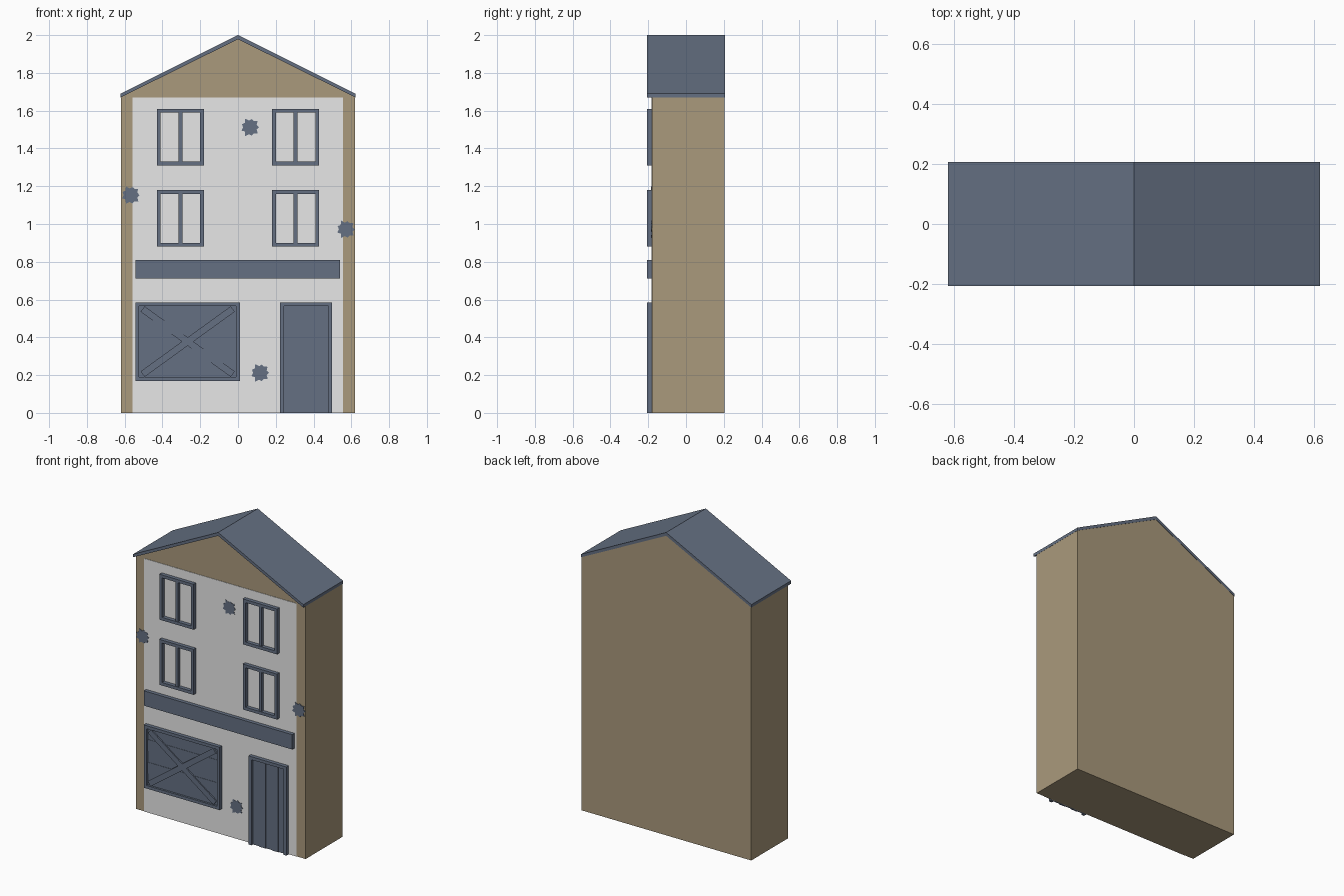
import bpy, bmesh, math

if "Cube" in bpy.data.objects:
    bpy.data.objects.remove(bpy.data.objects["Cube"])


def material(name, rgb):
    m = bpy.data.materials.new(name)
    m.diffuse_color = (*rgb, 1)
    m.use_nodes = True
    m.node_tree.nodes["Principled BSDF"].inputs["Base Color"].default_value = m.diffuse_color
    return m


TAN = material("tan timber", (0.40, 0.32, 0.20))
PALE = material("pale plaster", (0.80, 0.80, 0.80))
SLATE = material("slate blue", (0.13, 0.163, 0.226))

FRONT = -0.207   # foremost plane of the trim
WALL = -0.18     # front wall plane


def prism(bm, pts, y0, y1):
    """Extrude an x-z outline between two depths."""
    a = [bm.verts.new((x, y0, z)) for x, z in pts]
    b = [bm.verts.new((x, y1, z)) for x, z in pts]
    n = len(pts)
    bm.faces.new(a)
    bm.faces.new(b[::-1])
    for i in range(n):
        j = (i + 1) % n
        bm.faces.new((a[j], a[i], b[i], b[j]))


def rect(x0, x1, z0, z1):
    return [(x0, z0), (x1, z0), (x1, z1), (x0, z1)]


def bar(p, q, w):
    """Outline of a straight board from p to q."""
    dx, dz = q[0] - p[0], q[1] - p[1]
    s = w / 2 / math.hypot(dx, dz)
    nx, nz = -dz * s, dx * s
    return [(p[0] - nx, p[1] - nz), (q[0] - nx, q[1] - nz),
            (q[0] + nx, q[1] + nz), (p[0] + nx, p[1] + nz)]


def part(name, mat, pieces):
    """pieces: list of (outline, front y, back y)."""
    bm = bmesh.new()
    for pts, y0, y1 in pieces:
        prism(bm, pts, y0, y1)
    bmesh.ops.recalc_face_normals(bm, faces=bm.faces)
    me = bpy.data.meshes.new(name)
    bm.to_mesh(me)
    bm.free()
    me.materials.append(mat)
    ob = bpy.data.objects.new(name, me)
    bpy.context.collection.objects.link(ob)
    return ob


def frame(x0, x1, z0, z1, t, sill=True):
    """Border boards around an opening."""
    zs = z0 + t if sill else z0
    boards = [rect(x0, x0 + t, zs, z1 - t), rect(x1 - t, x1, zs, z1 - t),
              rect(x0, x1, z1 - t, z1)]
    if sill:
        boards.append(rect(x0, x1, z0, z0 + t))
    return [(b, FRONT, WALL) for b in boards]


# House body with gable
part("house_body", TAN, [([(-0.62, 0), (0.62, 0), (0.62, 1.675),
                           (0, 1.985), (-0.62, 1.675)], WALL, 0.205)])

# Thin folded roof
part("roof", SLATE, [([(-0.622, 1.67), (0, 1.978), (0.622, 1.67),
                       (0.622, 1.69), (0, 2.0), (-0.622, 1.69)], FRONT, 0.207)])

# Plaster panel between the corner timbers
part("plaster_front", PALE, [(rect(-0.558, 0.555, 0, 1.67), -0.1825, -0.178)])

# Four windows, each with a centre mullion
for row, z in (("lower", 0.88), ("upper", 1.31)):
    for side, x in (("left", -0.43), ("right", 0.18)):
        part(f"window_{row}_{side}", SLATE,
             frame(x, x + 0.25, z, z + 0.30, 0.02)
             + [(rect(x + 0.115, x + 0.135, z + 0.02, z + 0.28), -0.203, WALL)])

# Sign board
part("sign_board", SLATE, [(rect(-0.543, 0.541, 0.712, 0.81), FRONT, WALL)])

# Boarded shop window: frame, horizontal planks, crossed boards
part("shop_window_frame", SLATE, frame(-0.543, 0.01, 0.17, 0.585, 0.02))
h = 0.375 / 5
part("shop_window_planks", SLATE,
     [(rect(-0.523, -0.01, 0.19 + i * h, 0.19 + (i + 1) * h),
       -0.194 - 0.002 * (i % 2), WALL) for i in range(5)])
part("shop_window_cross", SLATE,
     [(bar((-0.505, 0.55), (-0.028, 0.205), 0.036), -0.203, -0.19),
      (bar((-0.505, 0.205), (-0.028, 0.55), 0.036), -0.205, -0.19)])

# Plank door
part("door_frame", SLATE, frame(0.223, 0.498, 0, 0.585, 0.02, sill=False))
w = 0.235 / 5
part("door_planks", SLATE,
     [(rect(0.243 + i * w, 0.243 + (i + 1) * w, 0, 0.565),
       -0.191 - 0.005 * (i % 2), WALL) for i in range(5)])

# Ragged patches of broken plaster
radii = [0.046, 0.036, 0.05, 0.038, 0.044, 0.036, 0.053, 0.037, 0.047,
         0.038, 0.05, 0.036, 0.054, 0.037, 0.045, 0.038, 0.052, 0.036]
for i, (cx, cz) in enumerate([(0.065, 1.512), (-0.567, 1.153),
                              (0.572, 0.972), (0.118, 0.212)]):
    pts = [(cx + r * math.cos(k * math.tau / len(radii)),
            cz + r * math.sin(k * math.tau / len(radii)))
           for k, r in enumerate(radii)]
    part(f"plaster_patch_{i + 1}", SLATE, [(pts, -0.185, -0.179)])
